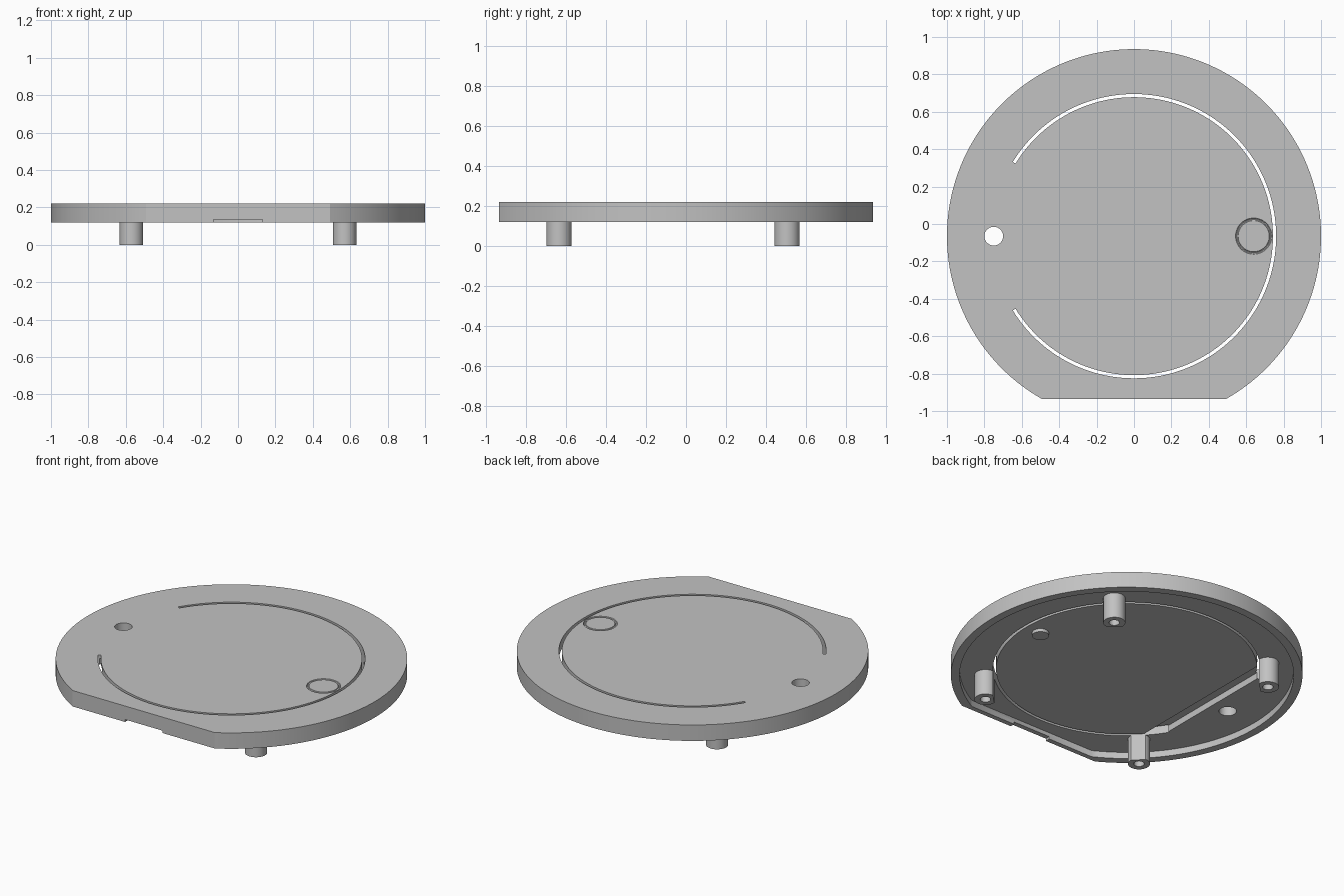
import bpy, bmesh
from math import sin, cos, asin, acos, pi, radians

if "Cube" in bpy.data.objects:
    bpy.data.objects.remove(bpy.data.objects["Cube"], do_unlink=True)

CY = -0.065                      # centre of the round outline
TOP, PLATE, RIM = 0.22, 0.16, 0.12   # top face, plate underside, rim underside

grey = bpy.data.materials.new("plain grey")
grey.use_nodes = True
colour = (0.54, 0.54, 0.54, 1)
grey.diffuse_color = colour
grey.node_tree.nodes["Principled BSDF"].inputs["Base Color"].default_value = colour


def arc(r, a, b, n):
    return [(r * cos(a + (b - a) * i / n), r * sin(a + (b - a) * i / n)) for i in range(n + 1)]


def prism(name, outline, z0, z1, x=0, y=0):
    """Extrude a flat outline from z0 up to z1, placed around the disc centre."""
    bm = bmesh.new()
    face = bm.faces.new([bm.verts.new((px + x, py + y + CY, z0)) for px, py in outline])
    up = bmesh.ops.extrude_face_region(bm, geom=[face])["geom"]
    bmesh.ops.translate(bm, vec=(0, 0, z1 - z0),
                        verts=[v for v in up if isinstance(v, bmesh.types.BMVert)])
    bmesh.ops.recalc_face_normals(bm, faces=bm.faces)
    mesh = bpy.data.meshes.new(name)
    bm.to_mesh(mesh)
    bm.free()
    mesh.materials.append(grey)
    ob = bpy.data.objects.new(name, mesh)
    bpy.context.collection.objects.link(ob)
    return ob


def cylinder(name, r, z0, z1, x=0, y=0, n=48):
    return prism(name, arc(r, 0, 2 * pi, n)[:-1], z0, z1, x, y)


def flat_disc(r, flat):
    a = asin(flat / r)
    return arc(r, a, pi - a, 160)


def activate(ob):
    bpy.ops.object.select_all(action='DESELECT')
    ob.select_set(True)
    bpy.context.view_layer.objects.active = ob


def cut(ob, *cutters):
    for c in cutters:
        c.hide_render = True
        mod = ob.modifiers.new("cut", 'BOOLEAN')
        mod.operation, mod.solver, mod.object = 'DIFFERENCE', 'EXACT', c
        activate(ob)
        bpy.ops.object.modifier_apply(modifier=mod.name)


def finish(ob):
    activate(ob)
    bpy.ops.object.shade_smooth_by_angle(angle=radians(30))


# Cutters: open arc slot, hinge groove, through hole, front notch, ring groove
end = radians(148.5)
slot = prism("slot_cutter", arc(0.76, -end, end, 128) + arc(0.743, end, -end, 128), -0.1, 0.4)
far, near = acos(-0.64 / 0.752), acos(-0.55 / 0.752)
hinge = prism("hinge_cutter", arc(0.752, near, far, 6) + arc(0.752, -far, -near, 6), 0.05, 0.2)
hole = cylinder("hole_cutter", 0.05, 0, 0.4, -0.75)
recess = prism("recess_cutter", flat_disc(0.95, -0.84), 0, PLATE)
notch = prism("notch_cutter", [(-0.13, -1), (0.13, -1), (0.13, -0.8), (-0.13, -0.8)], 0.05, 0.135)
bpy.ops.mesh.primitive_torus_add(major_radius=0.09, minor_radius=0.007, major_segments=48,
                                 minor_segments=8, location=(0.64, CY, TOP))
ring = bpy.context.object
ring.name = "ring_cutter"
cutters = [slot, hinge, hole, recess, notch, ring]

# Round cover with a flat front edge and a hollow underside
cover = prism("cover", flat_disc(1, -0.87), RIM, TOP)
cut(cover, recess, notch, slot, hinge, hole, ring)
finish(cover)

# Button pin under the ring mark
finish(cylinder("button_pin", 0.048, 0.14, 0.18, 0.64))

# Four drilled mounting posts
for side, x in (("right", -0.57), ("left", 0.57)):
    for end_name, y in (("front", -0.57), ("back", 0.57)):
        post = cylinder(f"{end_name}_{side}_post", 0.063, 0, 0.18, x, y)
        drill = cylinder("drill_cutter", 0.03, -0.1, 0.12, x, y, 32)
        cut(post, drill, slot)
        finish(post)
        cutters.append(drill)

for c in cutters:
    bpy.data.objects.remove(c, do_unlink=True)
